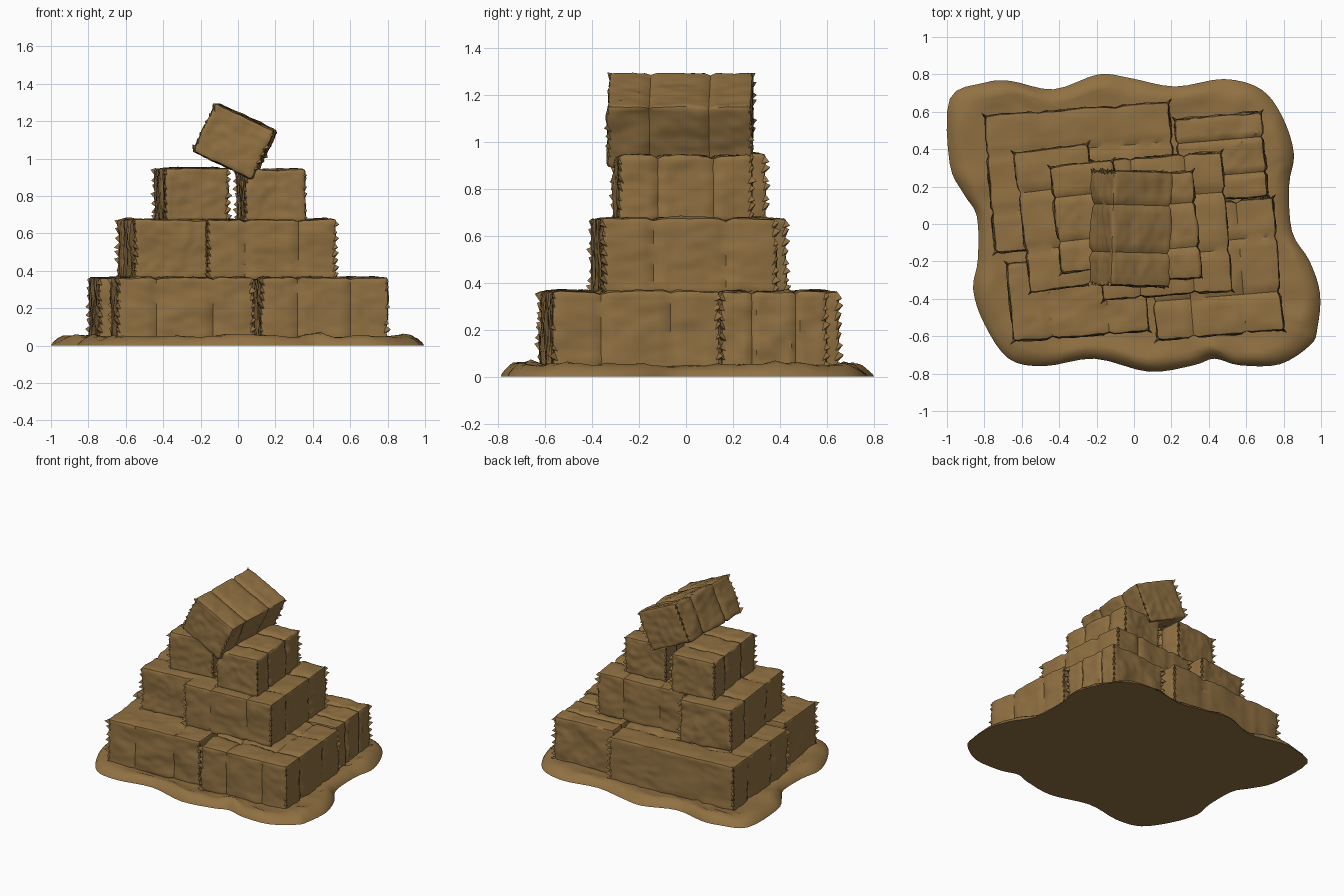
import bpy, bmesh, math, random
from mathutils import Vector, Matrix, noise

if "Cube" in bpy.data.objects:
    bpy.data.objects.remove(bpy.data.objects["Cube"])

random.seed(4)
straw = bpy.data.materials.new("straw brown")
straw.diffuse_color = (0.283, 0.165, 0.055, 1)
straw.use_nodes = True
straw.node_tree.nodes["Principled BSDF"].inputs["Base Color"].default_value = straw.diffuse_color


def finish(bm, name, angle):
    bmesh.ops.recalc_face_normals(bm, faces=bm.faces)
    me = bpy.data.meshes.new(name)
    bm.to_mesh(me)
    bm.free()
    for p in me.polygons:
        p.use_smooth = True
    me.set_sharp_from_angle(angle=math.radians(angle))
    me.materials.append(straw)
    ob = bpy.data.objects.new(name, me)
    bpy.context.collection.objects.link(ob)
    return ob


def bale(name, center, size, rot_z, bands, tilt=0):
    """Lumpy box with cord grooves and ragged straw on its upright corners."""
    half = Vector(size) / 2
    N = 24
    seed = Vector((random.uniform(0, 50), random.uniform(0, 50), 0))
    bm = bmesh.new()
    bmesh.ops.create_cube(bm, size=2)
    bmesh.ops.subdivide_edges(bm, edges=bm.edges[:], cuts=N - 1, use_grid_fill=True)
    r = 0.014
    for v in bm.verts:
        t = v.co.copy()
        p = Vector([t[i] * half[i] for i in range(3)])
        # rounded edges
        q = Vector([max(-half[i] + r, min(half[i] - r, p[i])) for i in range(3)])
        d = (p - q).normalized()
        p = q + d * r
        # uneven swelling
        p += d * (0.011 * noise.noise(p * 7 + seed) + 0.006 * noise.noise(p * 22 + seed))
        # cord grooves
        for ax in bands:
            k = round((t[ax] + 1) / 2 * N)
            if k in (7, 17) and abs(d[ax]) < 0.5:
                p -= d * 0.012
        v.co = p
    # ragged straw: thin spikes pointing out along the four upright corners
    n = max(6, round(size[2] / 0.042))
    for sx in (-1, 1):
        for sy in (-1, 1):
            out = Vector((sx, sy, 0)).normalized()
            side = Vector((-out.y, out.x, 0))
            c = Vector((sx * (half.x - 0.012), sy * (half.y - 0.012), 0))
            for i in range(n):
                z = -half.z + size[2] * (i + 0.5) / n
                b = c + Vector((0, 0, z))
                h = size[2] / n * 0.52
                tip = b + out * random.uniform(0.022, 0.042)
                tip.z += random.uniform(-0.015, 0.015)
                vs = [bm.verts.new(x) for x in (
                    b + Vector((0, 0, h)), b - Vector((0, 0, h)) + side * 0.012,
                    b - Vector((0, 0, h)) - side * 0.012, tip)]
                for f in ((0, 2, 1), (0, 1, 3), (1, 2, 3), (2, 0, 3)):
                    bm.faces.new([vs[j] for j in f])
    ob = finish(bm, name, 40)
    ob.matrix_world = (Matrix.Translation(center)
                       @ Matrix.Rotation(math.radians(rot_z), 4, 'Z')
                       @ Matrix.Rotation(math.radians(tilt), 4, 'Y'))
    return ob


# loose straw mat: wavy outline with a low rounded rim
pts = [(-.985, .67), (-.8, .755), (-.66, .765), (-.43, .72), (-.19, .8), (-.02, .78),
       (.22, .735), (.48, .775), (.68, .72), (.795, .57), (.855, .375), (.83, .21),
       (.845, -.04), (.94, -.2), (.995, -.375), (.98, -.56), (.945, -.645), (.78, -.75),
       (.565, -.755), (.43, -.72), (.32, -.755), (.08, -.79), (-.21, -.72), (-.48, -.76),
       (-.67, -.72), (-.8, -.535), (-.86, -.35), (-.835, -.19), (-.84, .04),
       (-.91, .16), (-.985, .32)]
P = [Vector((x, y, 0)) for x, y in pts]
outline = []
for i in range(len(P)):
    a, b, c, d = (P[(i + k) % len(P)] for k in (-1, 0, 1, 2))
    for j in range(4):
        t = j / 4
        outline.append(0.5 * (2 * b + (c - a) * t + (2 * a - 5 * b + 4 * c - d) * t * t
                              + (3 * b - a - 3 * c + d) * t ** 3))
bm = bmesh.new()
rings = []
for s, z in ((1, 0), (.99, .014), (.965, .032), (.935, .047), (.9, .052), (.85, .046),
             (.78, .042), (.65, .042), (.4, .042)):
    ring = []
    for o in outline:
        p = o * s
        wob = noise.noise(p * 6) * 0.4 + noise.noise(p * 17) * 0.25
        ring.append(bm.verts.new((p.x, p.y, z * (1 + wob))))
    rings.append(ring)
M = len(outline)
for r0, r1 in zip(rings, rings[1:]):
    for i in range(M):
        bm.faces.new((r0[i], r0[(i + 1) % M], r1[(i + 1) % M], r1[i]))
for ring, z in ((rings[0], 0), (rings[-1], .042)):
    m = bm.verts.new((0, 0, z))
    for i in range(M):
        bm.faces.new((ring[i], ring[(i + 1) % M], m))
finish(bm, "straw_mat", 50)

# name, centre, size, turn, grooved axes
stack = [
    ("bottom_front_left_bale", (-.30, -.39, .195), (.73, .42, .34), 4.6, (0,)),
    ("bottom_front_right_bale", (.432, -.24, .195), (.68, .71, .34), 4.6, (0, 1)),
    ("bottom_back_right_bale", (.467, .355, .195), (.465, .45, .34), 4.8, (1,)),
    ("bottom_back_left_bale", (-.278, .25, .195), (.99, .735, .34), 4.4, (0, 1)),
    ("second_left_bale", (-.40, .033, .515), (.40, .75, .32), 7, (1,)),
    ("second_right_bale", (.152, -.01, .515), (.69, .745, .32), 4.4, (0, 1)),
    ("third_left_bale", (-.25, .04, .807), (.34, .57, .285), 6.3, (1,)),
    ("third_right_bale", (.175, -.015, .803), (.325, .57, .28), 5, (1,)),
]
for s in stack:
    bale(*s)

# loose bale tipped over on the top
bale("top_tilted_bale", (-.018, -.025, 1.095), (.35, .61, .285), -1.5, (1,), tilt=25)
